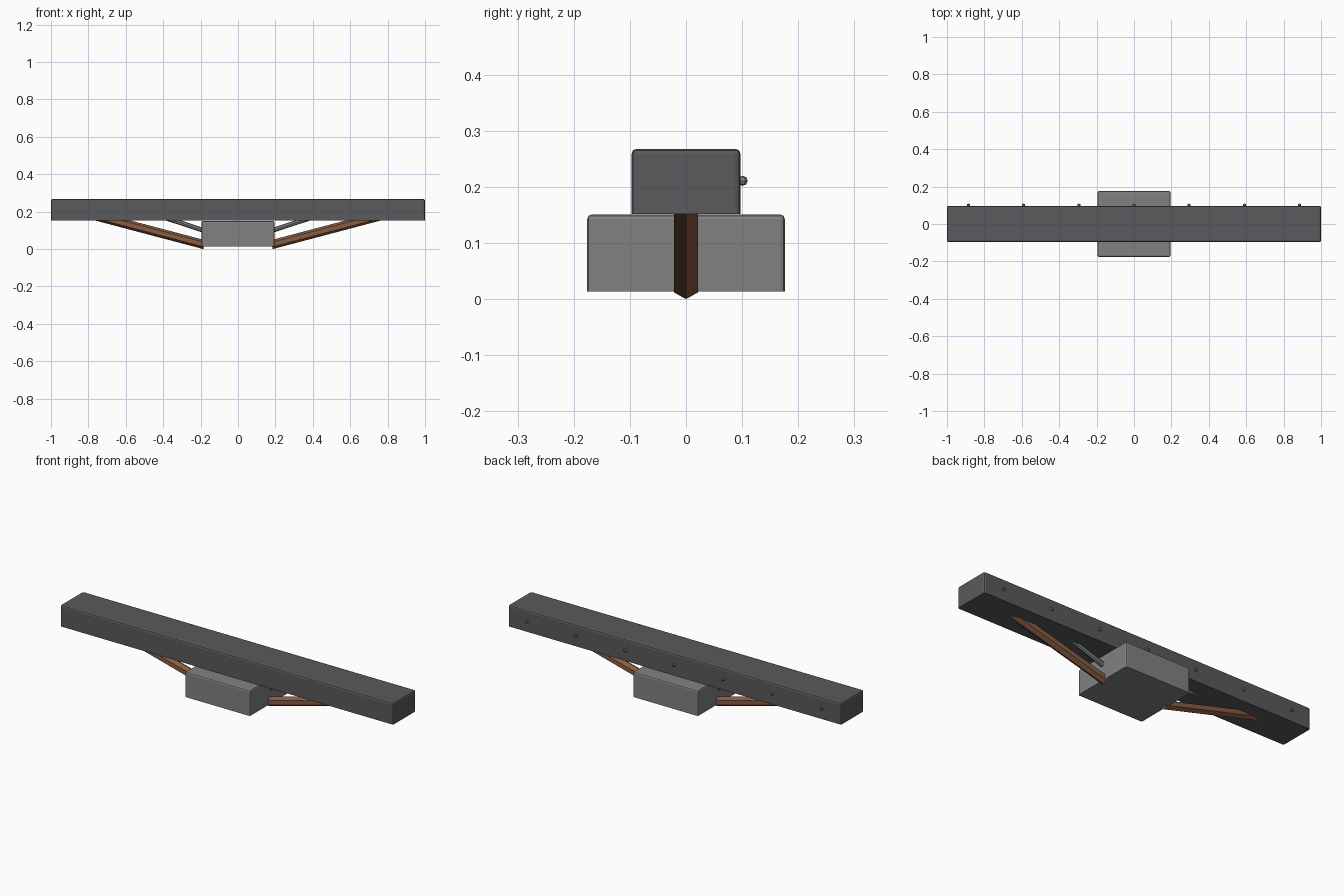
import bpy, bmesh, math
from mathutils import Vector

if "Cube" in bpy.data.objects:
    bpy.data.objects.remove(bpy.data.objects["Cube"])


def material(name, rgb):
    m = bpy.data.materials.new(name)
    m.diffuse_color = (*rgb, 1)
    m.use_nodes = True
    m.node_tree.nodes["Principled BSDF"].inputs["Base Color"].default_value = m.diffuse_color
    return m


DARK = material("dark grey", (0.105, 0.10, 0.106))
GREY = material("mid grey", (0.225, 0.22, 0.226))
BROWN = material("wood brown", (0.25, 0.11, 0.055))


def finish(name, bm, mat):
    bmesh.ops.recalc_face_normals(bm, faces=bm.faces)
    me = bpy.data.meshes.new(name)
    bm.to_mesh(me)
    bm.free()
    me.materials.append(mat)
    ob = bpy.data.objects.new(name, me)
    bpy.context.collection.objects.link(ob)
    return ob


def box(name, hx, hy, z0, z1, bevel, mat):
    """Box with every edge softened except the flat underside."""
    bm = bmesh.new()
    bmesh.ops.create_cube(bm, size=2)
    for v in bm.verts:
        v.co = (v.co.x * hx, v.co.y * hy, z0 if v.co.z < 0 else z1)
    soft = [e for e in bm.edges if max(v.co.z for v in e.verts) > z0 + 1e-4]
    bmesh.ops.bevel(bm, geom=soft, offset=bevel, segments=2, profile=0.5,
                    affect='EDGES')
    return finish(name, bm, mat)


def rod(name, a, b, r, sides, mat):
    """Prism from a to b in the xz plane, one corner pointing down."""
    a, b = Vector(a), Vector(b)
    y = Vector((0, 1, 0))
    n = (b - a).normalized().cross(y)
    if n.z > 0:
        n = -n
    bm = bmesh.new()
    rings = []
    for c in (a, b):
        rings.append([bm.verts.new(c + r * (math.cos(t) * n + math.sin(t) * y))
                      for t in (2 * math.pi * i / sides for i in range(sides))])
    for i in range(sides):
        j = (i + 1) % sides
        bm.faces.new((rings[0][i], rings[0][j], rings[1][j], rings[1][i]))
    bm.faces.new(rings[0])
    bm.faces.new(rings[1])
    return finish(name, bm, mat)


# Long beam on a central block
box("beam", 1.0, 0.097, 0.152, 0.268, 0.009, DARK)
box("base_block", 0.195, 0.176, 0.014, 0.151, 0.008, GREY)

# Wooden braces and thin steel struts, mirrored
for s, side in ((-1, "left"), (1, "right")):
    rod("brace_" + side, (s * 0.18, 0, 0.0235), (s * 0.78, 0, 0.182),
        0.0242, 6, BROWN)
    rod("strut_" + side, (s * 0.185, 0, 0.10), (s * 0.39, 0, 0.168),
        0.013, 8, GREY)

# Row of studs along the back of the beam
for i in range(-3, 4):
    bm = bmesh.new()
    bmesh.ops.create_uvsphere(bm, u_segments=6, v_segments=4, radius=0.009)
    bmesh.ops.translate(bm, verts=bm.verts, vec=(i * 0.295, 0.101, 0.211))
    finish("stud_%d" % (i + 4), bm, GREY)
